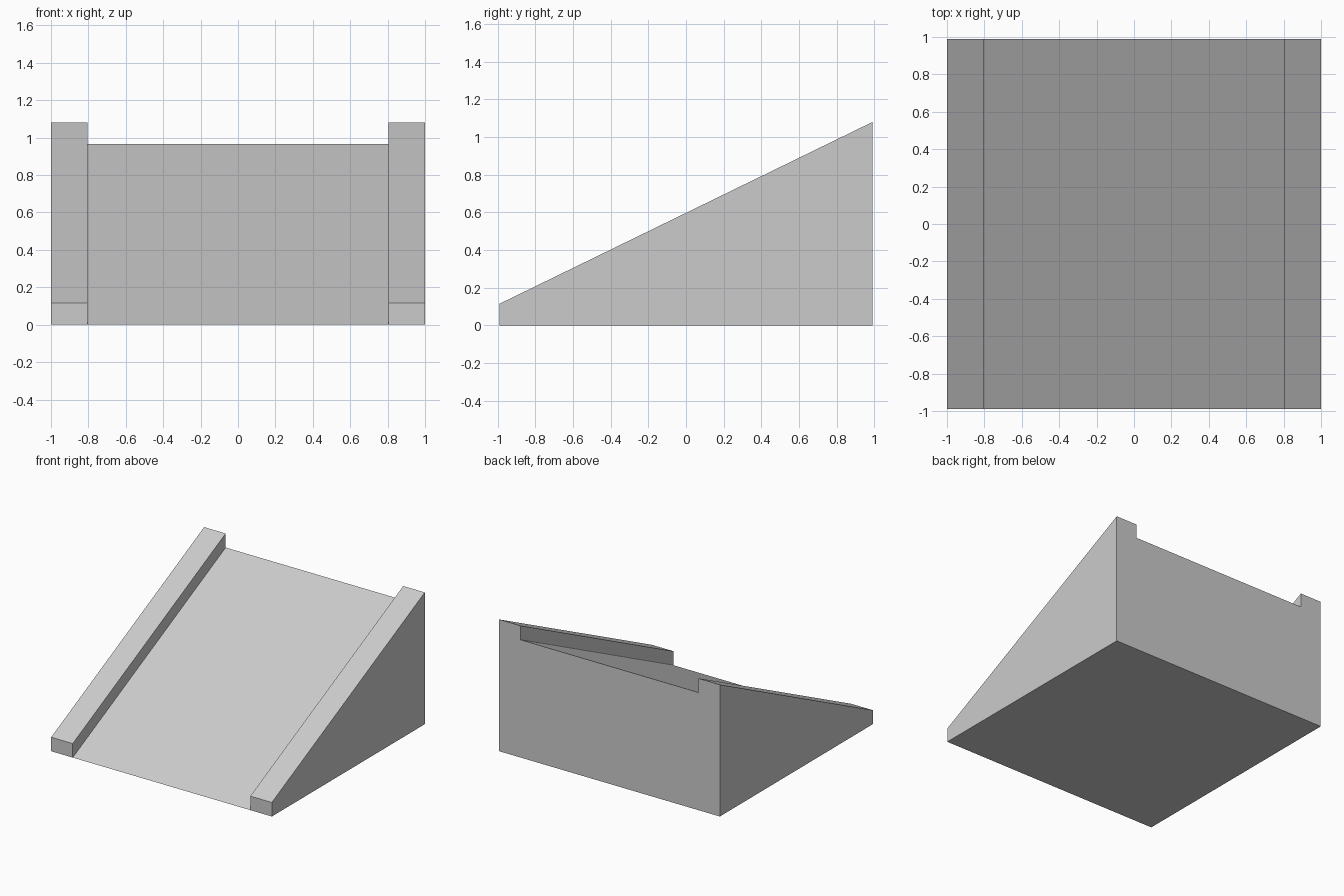
import bpy
import bmesh

# Remove the default cube
cube = bpy.data.objects.get("Cube")
if cube:
    bpy.data.objects.remove(cube, do_unlink=True)

# Single flat grey
grey = bpy.data.materials.new("plain_grey")
grey.use_nodes = True
colour = (0.6, 0.6, 0.6, 1)
grey.diffuse_color = colour
grey.node_tree.nodes["Principled BSDF"].inputs["Base Color"].default_value = colour

HALF_WIDTH = 1.0
INNER = 0.805     # inner side of each curb
DEPTH = 0.99      # half depth
RISE = 0.965      # ramp height at the back
CURB = 0.115      # curb height above the ramp

# Cross-section across the ramp: (x, height above the slope)
half = [(INNER, 0), (INNER, CURB), (HALF_WIDTH, CURB)]
top_line = [(-x, h) for x, h in reversed(half)] + half

bm = bmesh.new()


def end_outline(y, slope_z):
    """Upper outline and the two ground corners at one end."""
    upper = [bm.verts.new((x, y, slope_z + h)) for x, h in top_line]
    ground = [bm.verts.new((x, y, 0)) for x in (-HALF_WIDTH, HALF_WIDTH)]
    return upper, ground


front, front_ground = end_outline(-DEPTH, 0)
back, back_ground = end_outline(DEPTH, RISE)

# Sloping deck, curb tops and inner curb sides
for i in range(len(top_line) - 1):
    bm.faces.new((front[i], front[i + 1], back[i + 1], back[i]))

# Outer sides
for g, t in ((0, 0), (1, -1)):
    bm.faces.new((front_ground[g], front[t], back[t], back_ground[g]))

# Back wall and the two curb noses
bm.faces.new([back_ground[0]] + back + [back_ground[1]])
bm.faces.new([front_ground[0]] + front[:3])
bm.faces.new(front[3:] + [front_ground[1]])

# Underside, sharing the ramp's front edge
bm.faces.new((front_ground[0], front[2], front[3], front_ground[1],
              back_ground[1], back_ground[0]))

bmesh.ops.recalc_face_normals(bm, faces=bm.faces)
mesh = bpy.data.meshes.new("ramp_with_curbs")
bm.to_mesh(mesh)
bm.free()
mesh.materials.append(grey)
ramp = bpy.data.objects.new("ramp_with_curbs", mesh)
bpy.context.collection.objects.link(ramp)
